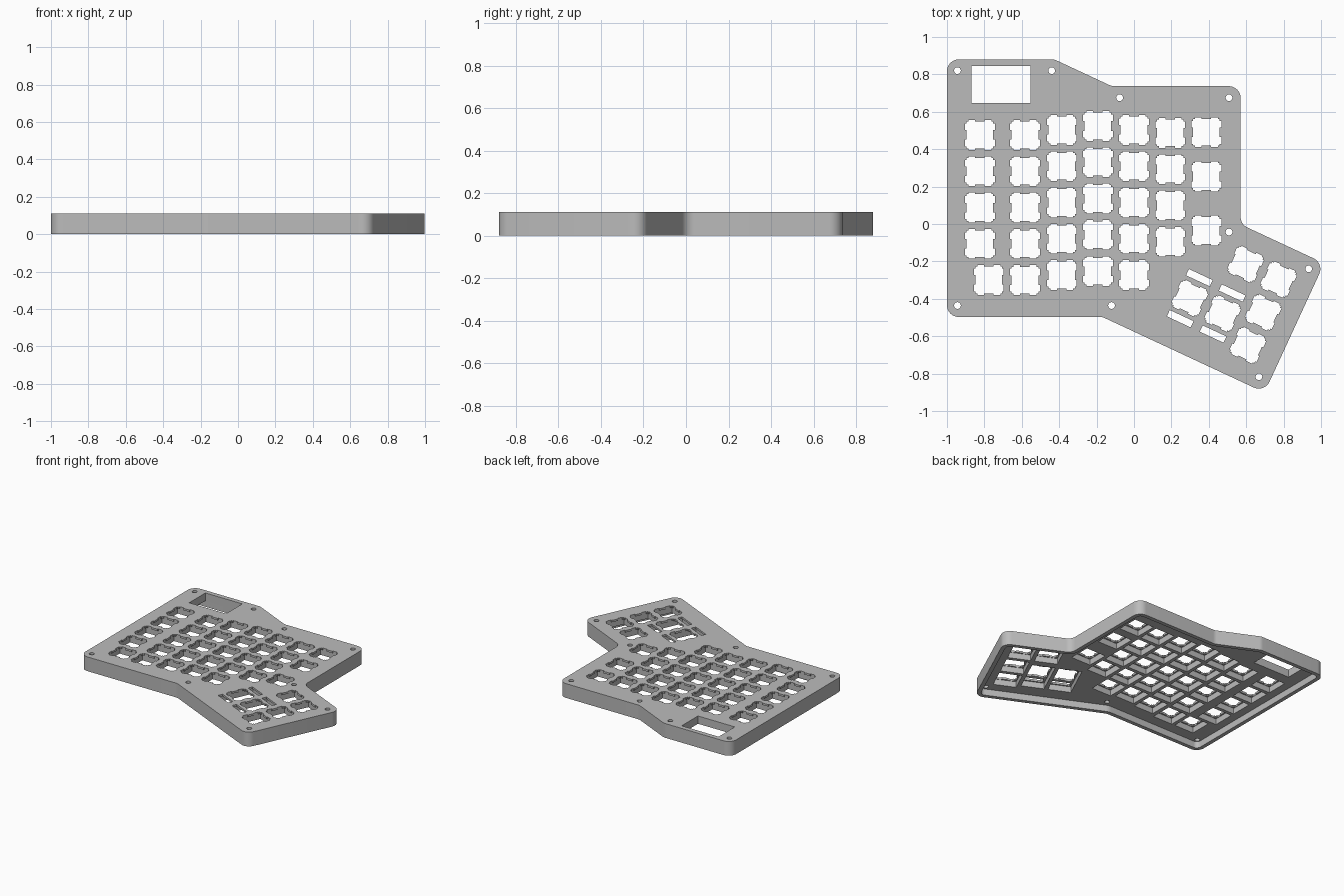
import bpy, bmesh, math
from mathutils import Vector

if "Cube" in bpy.data.objects:
    bpy.data.objects.remove(bpy.data.objects["Cube"])

HEIGHT, FLOOR, PLATE, WALL = 0.11, 0.05, 0.095, 0.03
PITCH = 0.194
TILT = math.radians(-25)
U = Vector((math.cos(TILT), math.sin(TILT)))
V = Vector((-U.y, U.x))

grey = bpy.data.materials.new("matte_grey")
grey.use_nodes = True
grey.diffuse_color = (0.5, 0.5, 0.5, 1)
grey.node_tree.nodes["Principled BSDF"].inputs["Base Color"].default_value = (0.5, 0.5, 0.5, 1)


def rounded_outline(corners, inset=0.0, radius=0.063, steps=8):
    """Clockwise corners, moved inwards and rounded with arcs."""
    pts = [Vector(c) for c in corners]
    result = []
    for i, p in enumerate(pts):
        d1 = (p - pts[i - 1]).normalized()
        d2 = (pts[(i + 1) % len(pts)] - p).normalized()
        n1, n2 = Vector((d1.y, -d1.x)), Vector((d2.y, -d2.x))
        mitre = (n1 + n2) / (1 + n1.dot(n2))
        side = 1 if d1.x * d2.y - d1.y * d2.x < 0 else -1
        # the arc centre is the same for the outer and the inset outline
        centre = p + mitre * radius * side
        r = radius - inset * side
        for k in range(steps + 1):
            t = k / steps
            a1 = math.atan2(-n1.y, -n1.x)
            turn = math.atan2(n1.x * n2.y - n1.y * n2.x, n1.dot(n2))
            a = a1 + turn * t
            result.append(centre + Vector((math.cos(a), math.sin(a))) * r * side)
    return result


def placed(points, centre, angle=0.0):
    c, s = math.cos(angle), math.sin(angle)
    return [Vector((centre[0] + x * c - y * s, centre[1] + x * s + y * c)) for x, y in points]


def rectangle(w, h):
    return [(-w / 2, -h / 2), (w / 2, -h / 2), (w / 2, h / 2), (-w / 2, h / 2)]


def circle(r, n=24):
    return [(r * math.cos(2 * math.pi * k / n), r * math.sin(2 * math.pi * k / n)) for k in range(n)]


def switch_cutout():
    """Square hole with two shallow ears on every side."""
    inner, ear, near, far = 0.0713, 0.0795, 0.0255, 0.0611
    side = [(inner, -inner), (inner, -far), (ear, -far), (ear, -near),
            (inner, -near), (inner, near), (ear, near), (ear, far), (inner, far)]
    pts = []
    for q in range(4):
        for x, y in side:
            pts.append((x, y))
        side = [(-y, x) for x, y in side]
    return pts


def prisms(name, outlines, z0, z1):
    bm = bmesh.new()
    for outline in outlines:
        face = bm.faces.new([bm.verts.new((p.x, p.y, z0)) for p in outline])
        top = bmesh.ops.extrude_face_region(bm, geom=[face])["geom"]
        bmesh.ops.translate(bm, vec=(0, 0, z1 - z0),
                            verts=[g for g in top if isinstance(g, bmesh.types.BMVert)])
    bmesh.ops.recalc_face_normals(bm, faces=bm.faces[:])
    mesh = bpy.data.meshes.new(name)
    bm.to_mesh(mesh)
    bm.free()
    mesh.materials.append(grey)
    obj = bpy.data.objects.new(name, mesh)
    bpy.context.collection.objects.link(obj)
    return obj


# Case outline, clockwise from the back right corner
corners = [(-1, 0.88), (-0.426, 0.88), (-0.119, 0.737), (0.57, 0.737), (0.57, -0.002),
           (1.017, -0.21), (0.698, -0.901), (-0.169, -0.497), (-1, -0.497)]

# Main key columns: x, top y, number of keys
columns = [(-0.824, 0.476, 4), (-0.583, 0.476, 5), (-0.386, 0.503, 5), (-0.193, 0.524, 5),
           (0, 0.503, 5), (0.194, 0.487, 4)]
keys = [(x, y - PITCH * k) for x, y, count in columns for k in range(count)]
keys += [(-0.776, -0.299), (0.387, 0.49), (0.387, 0.254), (0.387, -0.035)]

# Thumb cluster on a tilted grid; the two tall keys have stabiliser slots
base = Vector((0.597, -0.215))
thumb_keys = [base + (U * i + V * j) * PITCH for i, j in ((0, 0), (1, 0), (1, -1), (1, -2))]
tall_keys = [base + (U * i - V * 1.5) * PITCH for i in (0, -1)]
slots = [k + V * s for k in tall_keys for s in (-0.121, 0.121)]

screws = [(-0.944, 0.82), (-0.44, 0.82), (-0.077, 0.675), (0.508, 0.675), (0.508, -0.043),
          (0.934, -0.24), (0.668, -0.817), (-0.12, -0.436), (-0.944, -0.436)]

# Holes through the plate
cutout = switch_cutout()
holes = [placed(cutout, k) for k in keys]
holes += [placed(cutout, k, TILT) for k in thumb_keys + tall_keys]
holes += [placed(rectangle(0.14, 0.037), s, TILT) for s in slots]
holes += [placed(circle(0.018), s) for s in screws]
holes.append(placed(rectangle(0.315, 0.198), (-0.712, 0.745)))

# Wider pockets under the keys
pocket = rectangle(0.166, 0.166)
pockets = [placed(pocket, k) for k in keys]
pockets += [placed(pocket, k, TILT) for k in thumb_keys]
pockets += [placed(rectangle(0.166, 0.3), k, TILT) for k in tall_keys]

case = prisms("keyboard_case", [rounded_outline(corners)], 0, HEIGHT)
cutters = [prisms("underside_recess", [rounded_outline(corners, WALL)], -0.02, FLOOR),
           prisms("switch_pockets", pockets, FLOOR - 0.02, PLATE),
           prisms("plate_holes", holes, -0.03, HEIGHT + 0.02)]

bpy.ops.object.select_all(action="DESELECT")
bpy.context.view_layer.objects.active = case
case.select_set(True)
for cutter in cutters:
    cutter.hide_render = True
    mod = case.modifiers.new(cutter.name, "BOOLEAN")
    mod.operation = "DIFFERENCE"
    mod.solver = "EXACT"
    mod.object = cutter
    bpy.ops.object.modifier_apply(modifier=mod.name)
    bpy.data.objects.remove(cutter)
bpy.ops.object.shade_smooth_by_angle(angle=math.radians(30))
